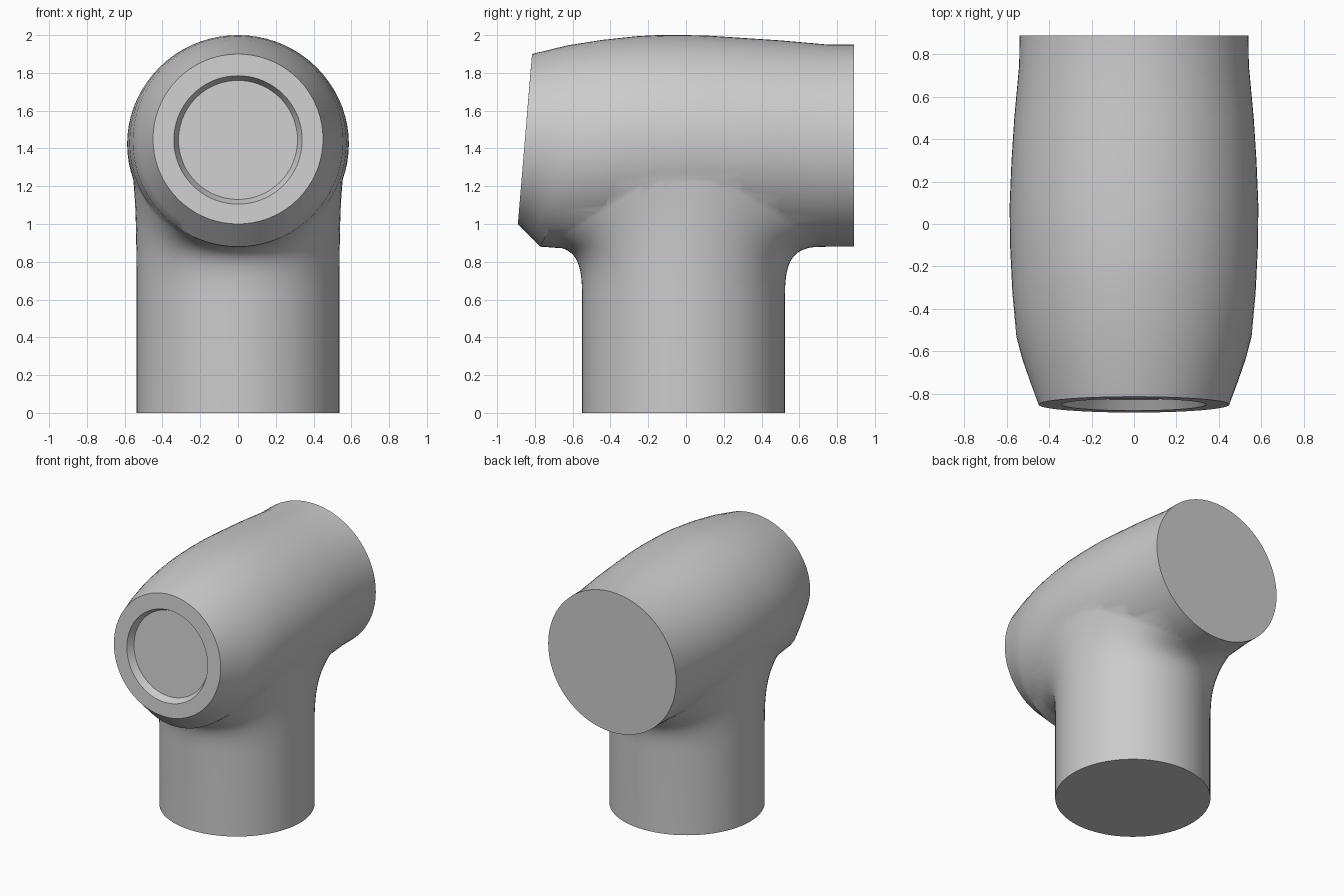
import bpy, bmesh, math
from mathutils import Vector

if "Cube" in bpy.data.objects:
    bpy.data.objects.remove(bpy.data.objects["Cube"])

N = 72
grey = bpy.data.materials.new("light grey")
grey.diffuse_color = (0.6, 0.6, 0.6, 1)
grey.use_nodes = True
grey.node_tree.nodes["Principled BSDF"].inputs["Base Color"].default_value = grey.diffuse_color


def loft(name, rings, start, end):
    """Skin a list of closed rings, fanning each end to a centre point."""
    bm = bmesh.new()
    vs = [[bm.verts.new(p) for p in r] for r in rings]
    for a, b in zip(vs, vs[1:]):
        for i in range(N):
            j = (i + 1) % N
            bm.faces.new((a[i], a[j], b[j], b[i]))
    for ring, c in ((vs[0], start), (vs[-1], end)):
        if c is None:
            bm.faces.new(ring)
        else:
            cv = bm.verts.new(c)
            for i in range(N):
                bm.faces.new((ring[i], ring[(i + 1) % N], cv))
    bmesh.ops.recalc_face_normals(bm, faces=bm.faces)
    me = bpy.data.meshes.new(name)
    bm.to_mesh(me)
    bm.free()
    me.materials.append(grey)
    ob = bpy.data.objects.new(name, me)
    bpy.context.collection.objects.link(ob)
    return ob


def tilted_ring(yt, zt, yb, zb, w):
    """Ellipse through a top and a bottom point, with half width w."""
    top, bot = Vector((0, yt, zt)), Vector((0, yb, zb))
    mid, half = (top + bot) / 2, (top - bot) / 2
    return [mid + half * math.sin(a) + Vector((w * math.cos(a), 0, 0))
            for a in (2 * math.pi * i / N for i in range(N))]


# Barrel: recessed front socket, slanted front face, taper, straight back end
barrel_rings = [tilted_ring(*r) for r in (
    (-0.777, 1.76, -0.829, 1.13, 0.315),
    (-0.825, 1.785, -0.881, 1.105, 0.34),
    (-0.815, 1.90, -0.89, 1.00, 0.45),
    (-0.63, 1.945, -0.85, 0.96, 0.49),
    (-0.44, 1.975, -0.81, 0.92, 0.528),
    (-0.25, 1.995, -0.77, 0.88, 0.557),
    (-0.15, 2.00, -0.50, 0.86, 0.574),
    (0.00, 2.00, -0.20, 0.85, 0.585),
    (0.12, 1.997, 0.05, 0.85, 0.587),
    (0.30, 1.985, 0.30, 0.86, 0.578),
    (0.50, 1.972, 0.50, 0.87, 0.565),
    (0.75, 1.95, 0.75, 0.88, 0.542),
    (0.89, 1.95, 0.89, 0.88, 0.54))]
body = loft("pipe_tee_body", barrel_rings, None, None)

# Stem: straight cylinder that flares through a curved fillet into the barrel
R, YC, STEPS = 0.537, -0.013, 14
stem_rings = [[] for _ in range(STEPS + 2)]
for i in range(N):
    a = 2 * math.pi * i / N
    c, s = math.cos(a), math.sin(a)
    z2 = 1.43 - 0.545 * abs(s)
    p0 = Vector((R * c, YC + R * s, 0.62))
    p1 = Vector((R * c, YC + R * s, z2 - 0.3 * c * c))
    p2 = Vector((0.572 * c, 0.77 * s, z2))
    stem_rings[0].append(Vector((p0.x, p0.y, 0)))
    for k in range(STEPS + 1):
        t = k / STEPS
        w = 1.5  # weighted curve, close to a circular arc
        b0, b1, b2 = (1 - t) ** 2, 2 * w * t * (1 - t), t * t
        stem_rings[k + 1].append((p0 * b0 + p1 * b1 + p2 * b2) / (b0 + b1 + b2))
stem = loft("stem", stem_rings, None, (0, 0, 1.4))

# Join the stem to the barrel as one solid
mod = body.modifiers.new("join stem", 'BOOLEAN')
mod.operation = 'UNION'
mod.solver = 'EXACT'
mod.object = stem
bpy.context.view_layer.objects.active = body
body.select_set(True)
bpy.ops.object.modifier_apply(modifier=mod.name)
bpy.data.objects.remove(stem, do_unlink=True)
bpy.ops.object.shade_smooth_by_angle(angle=math.radians(30))
